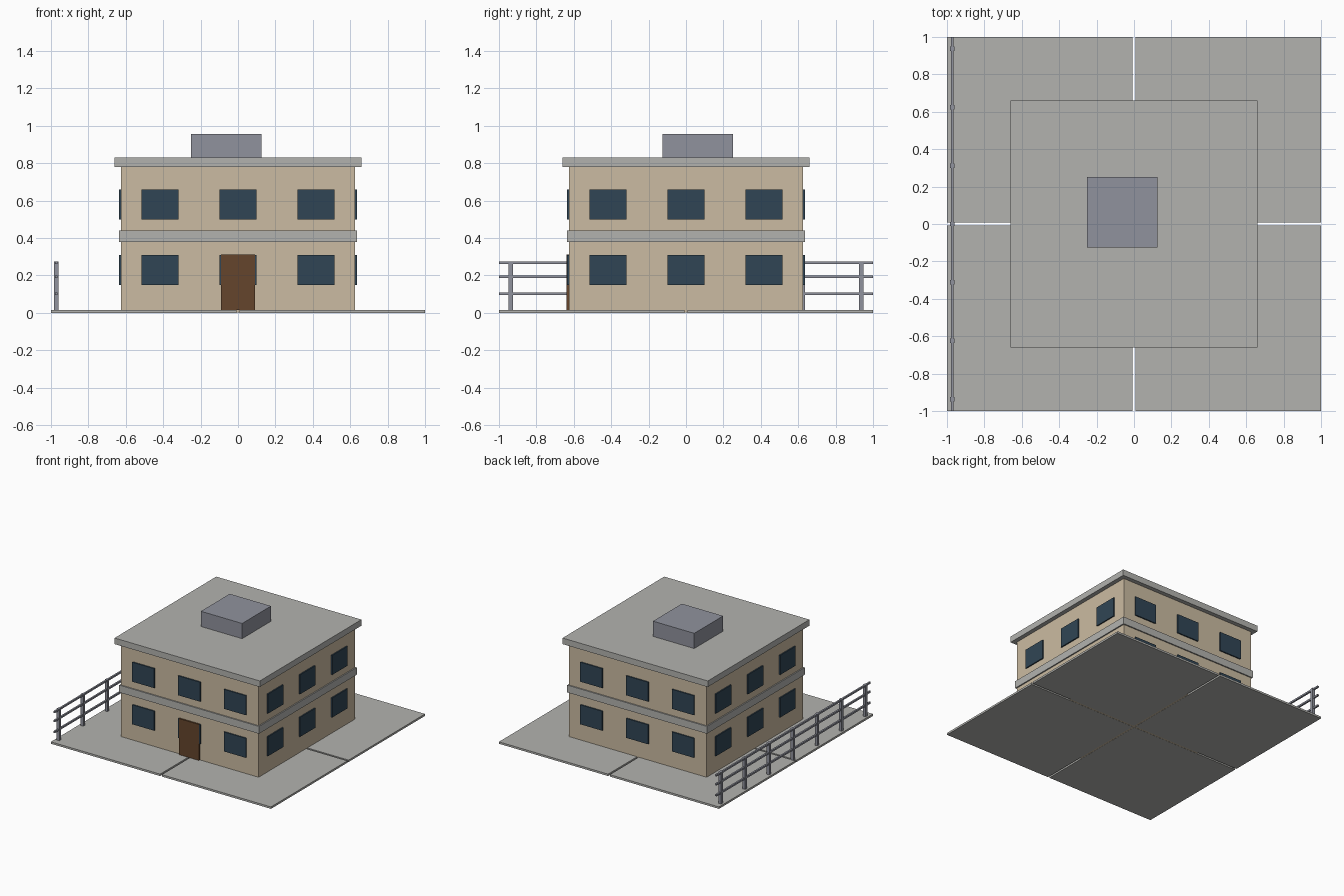
import bpy
import bmesh
from mathutils import Matrix, Vector

cube = bpy.data.objects.get("Cube")
if cube:
    bpy.data.objects.remove(cube, do_unlink=True)


def material(name, r, g, b):
    m = bpy.data.materials.new(name)
    m.use_nodes = True
    m.diffuse_color = (r, g, b, 1)
    m.node_tree.nodes["Principled BSDF"].inputs["Base Color"].default_value = (r, g, b, 1)
    return m


concrete = material("concrete grey", 0.45, 0.45, 0.43)
plaster = material("sand plaster", 0.6, 0.5, 0.36)
glass = material("dark blue glass", 0.03, 0.06, 0.09)
wood = material("brown wood", 0.13, 0.06, 0.025)
metal = material("blue grey metal", 0.28, 0.29, 0.34)


def boxes(name, mat, spans, turns=(0,)):
    """One object made of boxes (low corner, high corner), repeated by quarter turns about z."""
    bm = bmesh.new()
    for turn in turns:
        spin = Matrix.Rotation(turn * 1.5707963, 4, "Z")
        for low, high in spans:
            low, high = Vector(low), Vector(high)
            place = Matrix.Translation((low + high) / 2) @ Matrix.Diagonal((*(high - low), 1))
            bmesh.ops.create_cube(bm, size=1, matrix=spin @ place)
    mesh = bpy.data.meshes.new(name)
    bm.to_mesh(mesh)
    bm.free()
    mesh.materials.append(mat)
    obj = bpy.data.objects.new(name, mesh)
    bpy.context.collection.objects.link(obj)
    return obj


def slab(name, mat, half, bottom, top):
    return boxes(name, mat, [((-half, -half, bottom), (half, half, top))])


# Four paving slabs with narrow joints
GAP = 0.0075
boxes("paving_slabs", concrete, [((GAP, GAP, 0), (1, 1, 0.016))], range(4))

# Building shell
slab("walls", plaster, 0.625, 0.001, 0.79)
slab("floor_band", concrete, 0.635, 0.38, 0.44)
slab("roof_slab", concrete, 0.66, 0.78, 0.83)
boxes("roof_unit", metal, [((-0.25, -0.125, 0.83), (0.125, 0.25, 0.955))])

# Windows: three per floor on every side
panes = [((x - 0.1, -0.635, z), (x + 0.1, -0.62, z + 0.16))
         for x in (-0.417, 0, 0.417) for z in (0.15, 0.5)]
boxes("windows", glass, panes, range(4))

# Front door
boxes("front_door", wood, [((-0.09, -0.638, 0.016), (0.09, -0.62, 0.312))])

# Fence along the right edge
FENCE_X = -0.972
boxes("fence_posts", metal,
      [((FENCE_X - 0.012, i * 0.3125 - 0.012, 0.01), (FENCE_X + 0.012, i * 0.3125 + 0.012, 0.275))
       for i in range(-3, 4)])
boxes("fence_rails", metal,
      [((FENCE_X - 0.007, -1, z - 0.007), (FENCE_X + 0.007, 1, z + 0.007))
       for z in (0.103, 0.193, 0.267)])
